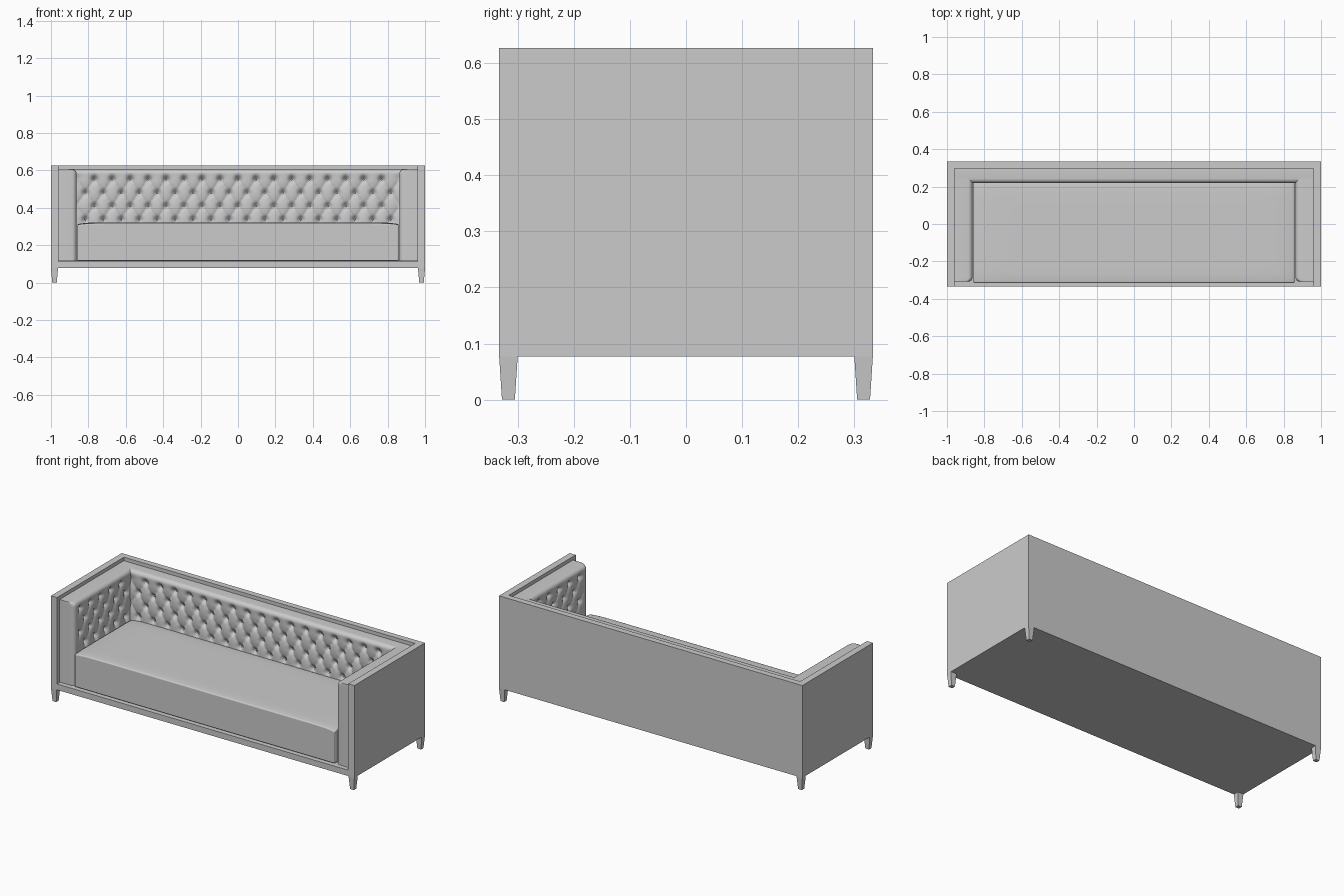
import bpy, bmesh, math
from mathutils import Matrix, Vector

if "Cube" in bpy.data.objects:
    bpy.data.objects.remove(bpy.data.objects["Cube"])

grey = bpy.data.materials.new("light grey")
grey.diffuse_color = (0.6, 0.6, 0.6, 1)
grey.use_nodes = True
grey.node_tree.nodes["Principled BSDF"].inputs["Base Color"].default_value = grey.diffuse_color

BASE, TOP = 0.077, 0.627           # frame bottom and top
DX, DZ, ROW0, ROWS = 0.096, 0.071, 0.338, 4   # button lattice


def finish(name, bm, smooth=False):
    bmesh.ops.recalc_face_normals(bm, faces=bm.faces[:])
    me = bpy.data.meshes.new(name)
    bm.to_mesh(me)
    bm.free()
    ob = bpy.data.objects.new(name, me)
    bpy.context.collection.objects.link(ob)
    me.materials.append(grey)
    if smooth:
        bpy.ops.object.select_all(action='DESELECT')
        ob.select_set(True)
        bpy.context.view_layer.objects.active = ob
        bpy.ops.object.shade_smooth_by_angle(angle=math.radians(50))
    return ob


def box(bm, lo, hi):
    lo, hi = Vector(lo), Vector(hi)
    m = Matrix.Translation((lo + hi) / 2) @ Matrix.Diagonal((*(hi - lo), 1))
    return bmesh.ops.create_cube(bm, size=1, matrix=m)["verts"]


# Outer frame: U-shaped plan pulled upward
bm = bmesh.new()
plan = [(-1, -.333), (-1, .333), (1, .333), (1, -.333),
        (.96, -.333), (.96, .297), (-.96, .297), (-.96, -.333)]
face = bm.faces.new([bm.verts.new((x, y, BASE)) for x, y in plan])
ext = bmesh.ops.extrude_face_region(bm, geom=[face])["geom"]
for v in ext:
    if isinstance(v, bmesh.types.BMVert):
        v.co.z = TOP
finish("frame", bm)

# Base panel with front rail
bm = bmesh.new()
box(bm, (-.96, -.333, BASE), (.96, .297, .112))
finish("base_rail", bm)

# Tapered legs
for sx, xn in ((-1, "left"), (1, "right")):
    for sy, yn in ((-1, "front"), (1, "back")):
        bm = bmesh.new()
        for v in box(bm, (-.5, -.5, 0), (.5, .5, BASE)):
            top = v.co.z > 0.01
            v.co.x = sx * .981 + v.co.x * (.038 if top else .024)
            v.co.y = sy * .3165 + v.co.y * (.033 if top else .023)
        finish(f"{yn}_{xn}_leg", bm)

# Seat cushion with a softly crowned top
bm = bmesh.new()
box(bm, (-1, -1, 0), (1, 1, 1))
bmesh.ops.subdivide_edges(bm, edges=bm.edges[:], cuts=15, use_grid_fill=True)
for v in bm.verts:
    x, y, z = v.co
    sx = math.sin(x * math.pi / 2)
    sy = math.sin(y * math.pi / 2)
    crown = .322 - .010 * abs(sx) ** 24 - .005 * abs(sy) ** 12
    v.co = (sx * .858, -.045 + sy * .27, .116 + z * (crown - .116))
seat = finish("seat_cushion", bm, True)
bev = seat.modifiers.new("soft edge", 'BEVEL')
bev.width, bev.segments, bev.limit_method = .006, 3, 'ANGLE'
bev.angle_limit = math.radians(50)


def spaced(start, end, step):
    n = max(1, round((end - start) / step))
    return [start + (end - start) * i / n for i in range(n + 1)]


def tufted_panel(name, u_lo, u_hi, thick, u0, btn_lo, btn_hi, round_front, place):
    """Upholstered panel; u runs along the wall, w out from it."""
    r, z_hi, z_lo = .024, .606, .114
    arc = [r * (1 - math.cos(k * math.pi / 12)) for k in range(7)]

    def drop(e):
        return r - math.sqrt(max(0, r * r - (r - e) ** 2)) if e < r else 0

    def smooth01(t):
        t = min(1, max(0, t))
        return t * t * (3 - 2 * t)

    def tuft(u, z):
        row = min(ROWS - 1, max(0, (z - ROW0) / DZ))
        p = (u - u0) / DX
        pillow = abs(math.sin(math.pi * (p + row / 2)) * math.sin(math.pi * (p - row / 2)))
        top = ROW0 + (ROWS - 1) * DZ
        fade = 1 - smooth01((z - top) / .04)
        fade *= smooth01((z - .29) / .03)
        fade *= smooth01((u - btn_lo + .04) / .04) * smooth01((btn_hi + .04 - u) / .04)
        k = round(row)
        m = round(p - k / 2)
        bu, bz = u0 + (m + k / 2) * DX, ROW0 + k * DZ
        dip = 0
        if btn_lo <= bu <= btn_hi:
            dip = .018 * math.exp(-((u - bu) ** 2 + (z - bz) ** 2) / .015 ** 2)
        return dip + .011 * fade * (1 - pillow ** .45)

    us = spaced(u_lo, u_hi, .006)
    if round_front:
        us = [u_lo + a for a in arc] + spaced(u_lo + r, u_hi, .006)[1:]
    zs = [z_hi - a for a in arc] + spaced(.30, z_hi - r, .006)[::-1][1:] + spaced(z_lo, .30, .06)[::-1][1:]
    # border columns and rows return to the wall
    cols = [(us[0], True)] + [(u, False) for u in us] + [(us[-1], True)]
    rows = [(zs[0], True)] + [(z, False) for z in zs] + [(zs[-1], True)]
    bm = bmesh.new()
    grid = []
    for z, zb in rows:
        line = []
        for u, ub in cols:
            w = 0
            if not (zb or ub):
                w = thick - drop(z_hi - z) - tuft(u, z)
                if round_front:
                    w -= drop(u - u_lo)
            line.append(bm.verts.new(place(u, w, z)))
        grid.append(line)
    for a, b in zip(grid, grid[1:]):
        for i in range(len(a) - 1):
            bm.faces.new((a[i], a[i + 1], b[i + 1], b[i]))
    bmesh.ops.remove_doubles(bm, verts=bm.verts[:], dist=1e-6)
    bmesh.ops.holes_fill(bm, edges=[e for e in bm.edges if e.is_boundary], sides=0)
    finish(name, bm, True)

    # Buttons sunk in the dimples
    bm = bmesh.new()
    for k in range(ROWS):
        for m in range(-14, 14):
            bu, bz = u0 + (m + k / 2) * DX, ROW0 + k * DZ
            if btn_lo <= bu <= btn_hi:
                c = Vector(place(bu, thick - .0285, bz))
                bmesh.ops.create_uvsphere(bm, u_segments=8, v_segments=6, radius=.006,
                                          matrix=Matrix.Translation(c))
    finish(name + "_buttons", bm, True)


# Back and two arm linings
tufted_panel("tufted_back", -.96, .96, .078, DX / 2, -.85, .85, False,
             lambda u, w, z: (u, .297 - w, z))
for s, side in ((-1, "left"), (1, "right")):
    tufted_panel(f"tufted_{side}_arm", -.308, .297, .097, .19 - 5 * DX, -.25, .20, True,
                 lambda u, w, z, s=s: (s * (.96 - w), u, z))
